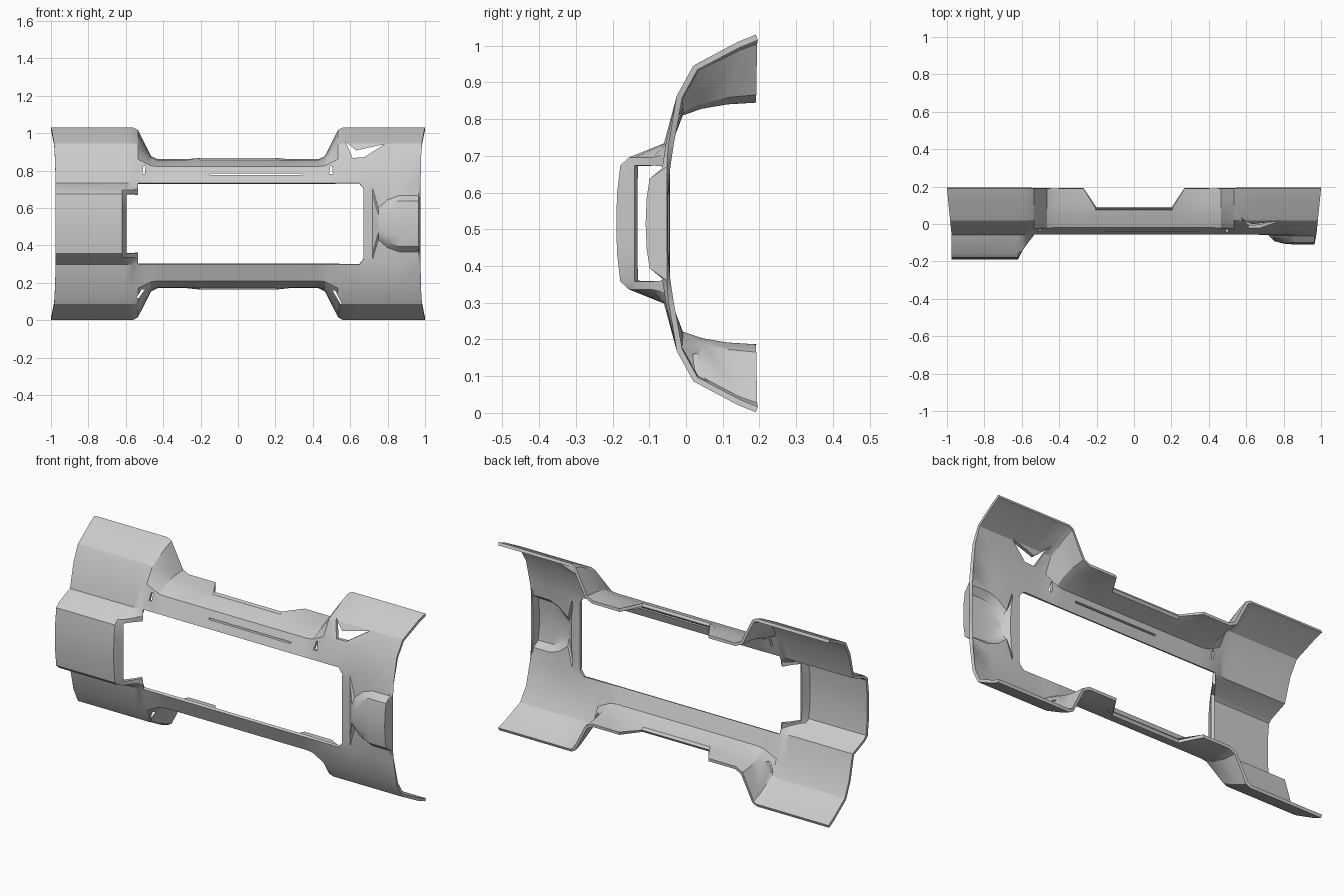
import bpy, bmesh

if "Cube" in bpy.data.objects:
    bpy.data.objects.remove(bpy.data.objects["Cube"])

ZC = 0.516  # height of the horizontal symmetry plane

# Half profiles as (distance from mid height, y), rim first
WIDE = [(.514, .19), (.494, .14), (.43, .02), (.348, -.025)]
NARROW = [(.345, .19), (.34, .11), (.328, .04), (.306, -.02)]
NOTCH = [(.352, .083), (.34, .075), (.328, .04), (.306, -.02)]

# Half profiles of the front area, ending at mid height
FLAT = [(.218, -.055), (.188, -.058), (.155, -.06), (.08, -.06), (0, -.06)]
CORNER = [FLAT[0], FLAT[0]] + FLAT[2:]
BOX = [(.218, -.06), (.180, -.155), (.158, -.179), (.08, -.188), (0, -.19)]
BOX_SIDE = [(h, max(y, -.14)) for h, y in BOX]
DOME1 = [(.218, -.055), (.085, -.062), (.05, -.085), (.03, -.09), (0, -.092)]
DOME2 = [(.218, -.055), (.128, -.062), (.095, -.096), (.055, -.103), (0, -.105)]
DOME3 = [(.218, -.055), (.15, -.065), (.122, -.099), (.07, -.107), (0, -.11)]
END = [(h, y + .008) for h, y in FLAT]


def mix(t):
    """Blend from the tall end shell to the low middle bar."""
    return [(a[0] + (b[0] - a[0]) * t, a[1] + (b[1] - a[1]) * t)
            for a, b in zip(WIDE, NARROW)]


# Stations along x: position, outer half profile, front half profile, first
# open row in the strip to the right (None = closed)
stations = [
    (-.975, WIDE, BOX, None), (-.62, WIDE, BOX, None),
    (-.595, WIDE, BOX_SIDE, 6), (-.56, mix(0), None, 6),
    (-.535, mix(.08), FLAT, 4), (-.465, mix(.9), FLAT, 4),
    (-.43, NARROW, FLAT, 4), (-.27, NARROW, FLAT, 4),
    (-.205, NOTCH, FLAT, 4), (.205, NOTCH, FLAT, 4),
    (.27, NARROW, FLAT, 4), (.43, NARROW, FLAT, 4),
    (.465, mix(.9), FLAT, 4), (.535, mix(.08), FLAT, 4),
    (.56, WIDE, FLAT, 4), (.648, WIDE, CORNER, 5),
    (.672, WIDE, FLAT, None), (.72, WIDE, FLAT, None),
    (.75, WIDE, DOME1, None), (.80, WIDE, DOME2, None),
    (.86, WIDE, DOME3, None), (.965, WIDE, DOME3, None),
    (.975, WIDE, END, None),
]

# Shell: loft the stations, leaving the central window open
bm = bmesh.new()
grid = []
for x, outer, front, _ in stations:
    if front is None:  # part-way down the side of the box
        front = [(a[0], a[1] * .4 + b[1] * .6) for a, b in zip(BOX_SIDE, FLAT)]
    half = outer + front
    full = [(-h, y) for h, y in half] + [(h, y) for h, y in half[-2::-1]]
    ring = []
    for h, y in full:
        px = x
        if abs(x) > .96:  # side edges flare towards the back
            px += (.025 if x > 0 else -.025) * max(0, y + .06) / .25
        ring.append(bm.verts.new((px, y, ZC + h)))
    grid.append(ring)

for s in range(len(grid) - 1):
    lo = stations[s][3]
    a, b = grid[s], grid[s + 1]
    for i in range(16):
        if lo is not None and lo <= i < 16 - lo:
            continue
        bm.faces.new((a[i], b[i], b[i + 1], a[i + 1]))
bmesh.ops.remove_doubles(bm, verts=bm.verts, dist=1e-5)
loose = [v for v in bm.verts if not v.link_faces]
bmesh.ops.delete(bm, geom=loose, context='VERTS')
mesh = bpy.data.meshes.new("cover_shell")
bm.to_mesh(mesh)
bm.free()
shell = bpy.data.objects.new("cover_shell", mesh)
bpy.context.collection.objects.link(shell)

# Small openings, outlined as seen from the front (x, z)
openings = [
    [(.612, .868), (.672, .87), (.785, .942), (.632, .908), (.575, .955)],
    [(-.15, .776), (.345, .776), (.345, .784), (-.15, .784)],
    [(.487, .782), (.508, .782), (.502, .828), (.494, .828)],
    [(-.512, .782), (-.498, .782), (-.495, .825), (-.506, .825)],
    [(-.545, .115), (-.53, .12), (-.497, .165), (-.515, .165)],
    [(.55, .085), (.555, .09), (.52, .16), (.505, .16)],
]
bm = bmesh.new()
for outline in openings:
    face = bm.faces.new([bm.verts.new((x, -.1, z)) for x, z in outline])
    ext = bmesh.ops.extrude_face_region(bm, geom=[face])
    moved = [v for v in ext["geom"] if isinstance(v, bmesh.types.BMVert)]
    bmesh.ops.translate(bm, verts=moved, vec=(0, .26, 0))
bmesh.ops.recalc_face_normals(bm, faces=bm.faces)
cut_mesh = bpy.data.meshes.new("opening_cutter")
bm.to_mesh(cut_mesh)
bm.free()
cutter = bpy.data.objects.new("opening_cutter", cut_mesh)
cutter.hide_render = True
bpy.context.collection.objects.link(cutter)

# Wall thickness, then cut the openings
solid = shell.modifiers.new("thickness", 'SOLIDIFY')
solid.thickness = .016
solid.offset = -1
cut = shell.modifiers.new("openings", 'BOOLEAN')
cut.operation = 'DIFFERENCE'
cut.solver = 'EXACT'
cut.object = cutter
bpy.ops.object.select_all(action='DESELECT')
shell.select_set(True)
bpy.context.view_layer.objects.active = shell
for name in ("thickness", "openings"):
    bpy.ops.object.modifier_apply(modifier=name)
bpy.data.objects.remove(cutter)
bpy.ops.object.shade_smooth_by_angle(angle=.5)
